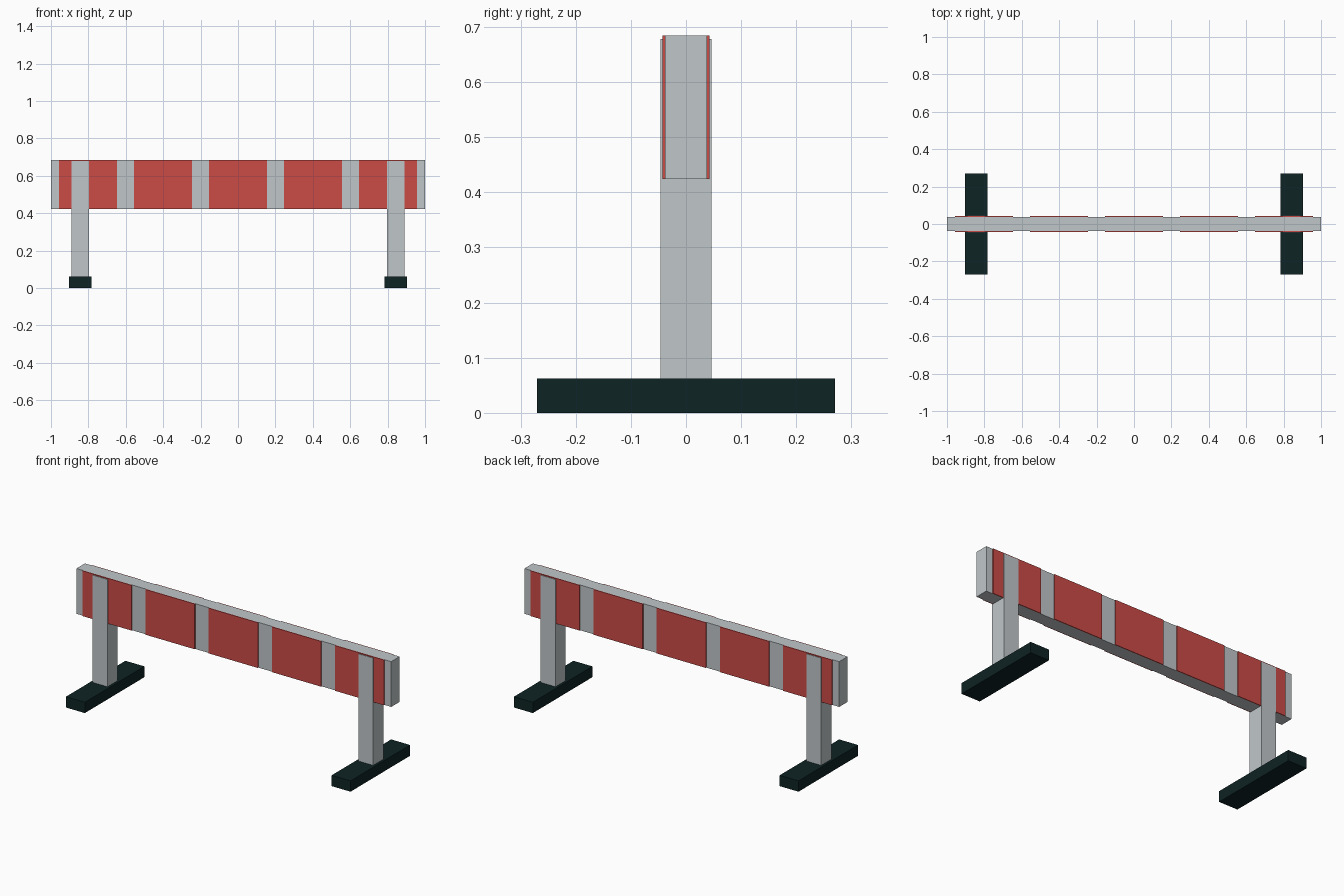
import bpy
import bmesh

cube = bpy.data.objects.get("Cube")
if cube:
    bpy.data.objects.remove(cube, do_unlink=True)


def material(name, rgb):
    mat = bpy.data.materials.new(name)
    mat.use_nodes = True
    mat.diffuse_color = (*rgb, 1)
    mat.node_tree.nodes["Principled BSDF"].inputs["Base Color"].default_value = (*rgb, 1)
    return mat


grey = material("pale_grey", (0.53, 0.57, 0.59))
red = material("signal_red", (0.60, 0.07, 0.062))
dark = material("dark_green_black", (0.0045, 0.017, 0.018))


def box(name, xs, ys, zs, mat):
    """Box spanning the given (low, high) range on each axis."""
    bm = bmesh.new()
    bmesh.ops.create_cube(bm, size=1)
    for v in bm.verts:
        v.co = [span[0] if c < 0 else span[1] for c, span in zip(v.co, (xs, ys, zs))]
    mesh = bpy.data.meshes.new(name)
    bm.to_mesh(mesh)
    bm.free()
    mesh.materials.append(mat)
    obj = bpy.data.objects.new(name, mesh)
    bpy.context.collection.objects.link(obj)
    return obj


# Horizontal board
BOARD_Z = (0.424, 0.684)
BOARD_Y = 0.038
box("board", (-1, 1), (-BOARD_Y, BOARD_Y), BOARD_Z, grey)

# Red stripe plates on both faces of the board
PLATE_Y = 0.043
for i in range(5):
    x = (i - 2) * 0.401
    span = (x - 0.156, x + 0.156)
    box(f"front_stripe_{i + 1}", span, (-PLATE_Y, -BOARD_Y), BOARD_Z, red)
    box(f"back_stripe_{i + 1}", span, (BOARD_Y, PLATE_Y), BOARD_Z, red)

# Posts and feet
for side, s in (("left", 1), ("right", -1)):
    x = s * 0.844
    box(f"{side}_post", (x - 0.047, x + 0.047), (-0.046, 0.046), (0.002, 0.678), grey)
    box(f"{side}_foot", (x - 0.06, x + 0.06), (-0.27, 0.27), (0, 0.062), dark)
